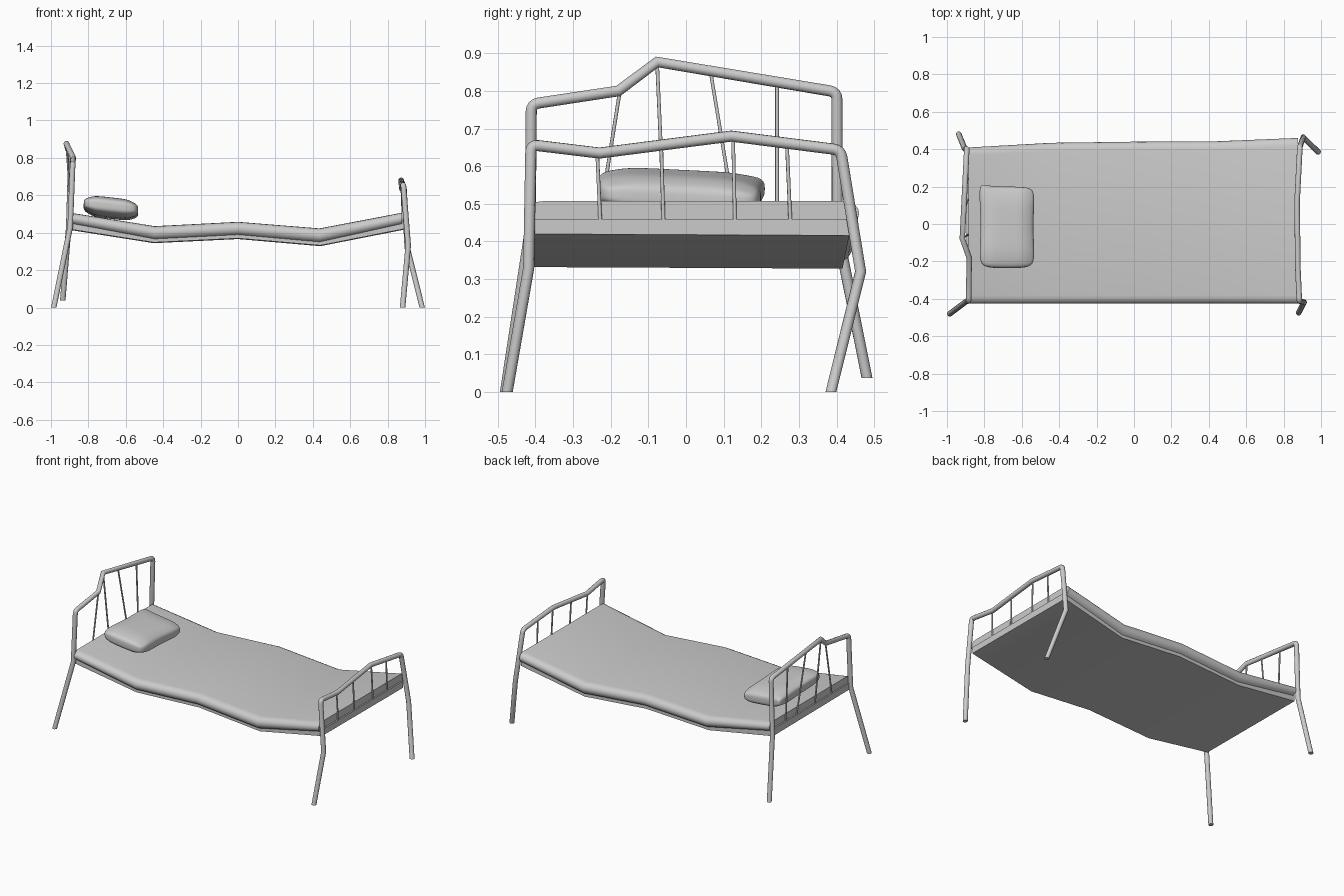
import bpy
import bmesh
from math import radians
from mathutils import Vector

cube = bpy.data.objects.get("Cube")
if cube:
    bpy.data.objects.remove(cube, do_unlink=True)


def material(name, value):
    mat = bpy.data.materials.new(name)
    mat.use_nodes = True
    mat.diffuse_color = (value, value, value, 1)
    bsdf = next(n for n in mat.node_tree.nodes if n.type == 'BSDF_PRINCIPLED')
    bsdf.inputs["Base Color"].default_value = (value, value, value, 1)
    return mat


grey = material("plain grey", 0.6)


def activate(obj):
    bpy.ops.object.select_all(action='DESELECT')
    obj.select_set(True)
    bpy.context.view_layer.objects.active = obj


def add_object(name, data, angle=50):
    obj = bpy.data.objects.new(name, data)
    bpy.context.collection.objects.link(obj)
    data.materials.append(grey)
    activate(obj)
    if obj.type == 'CURVE':
        bpy.ops.object.convert(target='MESH')
        obj = bpy.context.object
    bpy.ops.object.shade_smooth_by_angle(angle=radians(angle))
    return obj


def mesh_from(bm, name, angle=50):
    bmesh.ops.recalc_face_normals(bm, faces=bm.faces)
    mesh = bpy.data.meshes.new(name)
    bm.to_mesh(mesh)
    bm.free()
    return add_object(name, mesh, angle)


def loft(name, sections):
    """Join equal-sized closed sections and cap both ends."""
    bm = bmesh.new()
    rings = [[bm.verts.new(p) for p in s] for s in sections]
    for a, b in zip(rings, rings[1:]):
        for i in range(len(a)):
            j = (i + 1) % len(a)
            bm.faces.new((a[i], a[j], b[j], b[i]))
    bm.faces.new(rings[0])
    bm.faces.new(rings[-1])
    return mesh_from(bm, name)


def rounded(points, size=0.02):
    """Replace each tight corner by a short quadratic arc."""
    pts = [Vector(p) for p in points]
    path = [pts[0]]
    for a, b, c in zip(pts, pts[1:], pts[2:]):
        if (b - a).angle(c - b) < radians(60):
            path.append(b)
            continue
        start = b + (a - b).normalized() * size
        end = b + (c - b).normalized() * size
        for t in (0, 0.25, 0.5, 0.75, 1):
            path.append(start * (1 - t) ** 2 + b * 2 * t * (1 - t) + end * t * t)
    return path + [pts[-1]]


def tube(name, points, radius, resolution=4):
    curve = bpy.data.curves.new(name, 'CURVE')
    curve.dimensions = '3D'
    curve.bevel_depth = radius
    curve.bevel_resolution = resolution
    curve.use_fill_caps = True
    spline = curve.splines.new('POLY')
    path = rounded(points)
    spline.points.add(len(path) - 1)
    for p, co in zip(spline.points, path):
        p.co = (*co, 1)
    obj = add_object(name, curve)
    # Cut both ends level
    for end in (path[0], path[-1]):
        for v in obj.data.vertices:
            if (v.co - end).length < radius * 1.5:
                v.co.z = end.z
    return obj


# Sagging base and mattress share the same stations along the bed:
# x, back edge y, mattress top, seam, base bottom
stations = [
    (-0.895, 0.405, 0.505, 0.46, 0.418),
    (-0.45, 0.43, 0.435, 0.38, 0.348),
    (0.0, 0.436, 0.458, 0.403, 0.37),
    (0.44, 0.438, 0.423, 0.365, 0.332),
    (0.887, 0.456, 0.507, 0.46, 0.42),
]
front = -0.421

# Rounded long edge of the mattress, drooping over the base: inset, height fraction
edge = [(0.05, 0), (0.024, -0.3), (0.008, -0.15), (-0.001, 0.1), (-0.004, 0.35),
        (-0.001, 0.6), (0.008, 0.82), (0.022, 0.95), (0.04, 1)]
mattress, base = [], []
for x, back, top, seam, bottom in stations:
    h = top - seam
    mx = x * 0.99
    ring = [(mx, front + d, seam + f * h) for d, f in edge]
    ring += [(mx, back - d, seam + f * h) for d, f in reversed(edge)]
    mattress.append(ring)
    lo, hi = front + 0.018, back - 0.022
    base.append([(x, lo, bottom), (x, hi, bottom - 0.004), (x, hi, seam), (x, lo, seam)])
loft("mattress", mattress)
loft("bed_base", base)

# Bent tube ends, each one run from front foot over the rail to back foot
headboard = [
    (-0.985, -0.48, 0), (-0.897, -0.414, 0.43), (-0.884, -0.411, 0.765),
    (-0.881, -0.18, 0.80), (-0.918, -0.077, 0.877), (-0.894, 0.401, 0.797),
    (-0.905, 0.402, 0.43), (-0.937, 0.481, 0.037),
]
footboard = [
    (0.88, -0.475, 0), (0.91, -0.418, 0.33), (0.884, -0.412, 0.657),
    (0.876, -0.23, 0.635), (0.872, 0.12, 0.68), (0.887, 0.411, 0.643),
    (0.905, 0.464, 0.32), (0.985, 0.385, 0),
]
tube("headboard_frame", headboard, 0.0148)
tube("footboard_frame", footboard, 0.0148)


def on_rail(path, y):
    """Point of the top rail at the given y."""
    rail = [Vector(p) for p in path[2:6]]
    for a, b in zip(rail, rail[1:]):
        if a.y <= y <= b.y:
            return a.lerp(b, (y - a.y) / (b.y - a.y))


# Thin rods: y at the rail, y at the base
rods = {
    "headboard": (headboard, -0.889, [(-0.175, -0.23), (-0.077, -0.058), (0.065, 0.13), (0.242, 0.242)]),
    "footboard": (footboard, 0.881, [(-0.236, -0.228), (-0.066, -0.06), (0.125, 0.13), (0.268, 0.277)]),
}
for part, (path, x, pairs) in rods.items():
    for i, (upper, lower) in enumerate(pairs):
        tube(f"{part}_rod_{i + 1}", [on_rail(path, upper), (x, lower, 0.459)], 0.005, 2)

# Pillow: plump box with rounded walls, pinched sides and one pulled corner
bm = bmesh.new()
bmesh.ops.create_cube(bm, size=2)
bmesh.ops.subdivide_edges(bm, edges=bm.edges[:], cuts=6, use_grid_fill=True)
for v in bm.verts:
    u, w, h = v.co
    puff = (1 - 0.3 * u ** 6) * (1 - 0.25 * w ** 6)
    wall = 1 - 0.13 * h ** 4
    corner = max(0, -u) ** 4 * max(0, w) ** 4
    blunt = 1 - 0.09 * u ** 4 * w ** 4 * (1 - 0.5 * corner)
    x = 0.153 * u * wall * blunt * (1 - 0.08 * (1 - w * w) ** 2)
    y = 0.224 * w * (1 - 0.1 * h ** 4) * blunt * (1 - 0.05 * (1 - u * u) * (w > 0))
    y += 0.014 * corner - 0.008 * max(0, u) * max(0, w)
    z = 0.053 * h * puff - 0.11 * x - 0.05 * y + 0.01 * corner
    v.co = (-0.679 + x, -0.012 + y, 0.531 + z)
pillow = mesh_from(bm, "pillow", 180)
subsurf = pillow.modifiers.new("soften", 'SUBSURF')
subsurf.levels = subsurf.render_levels = 2
